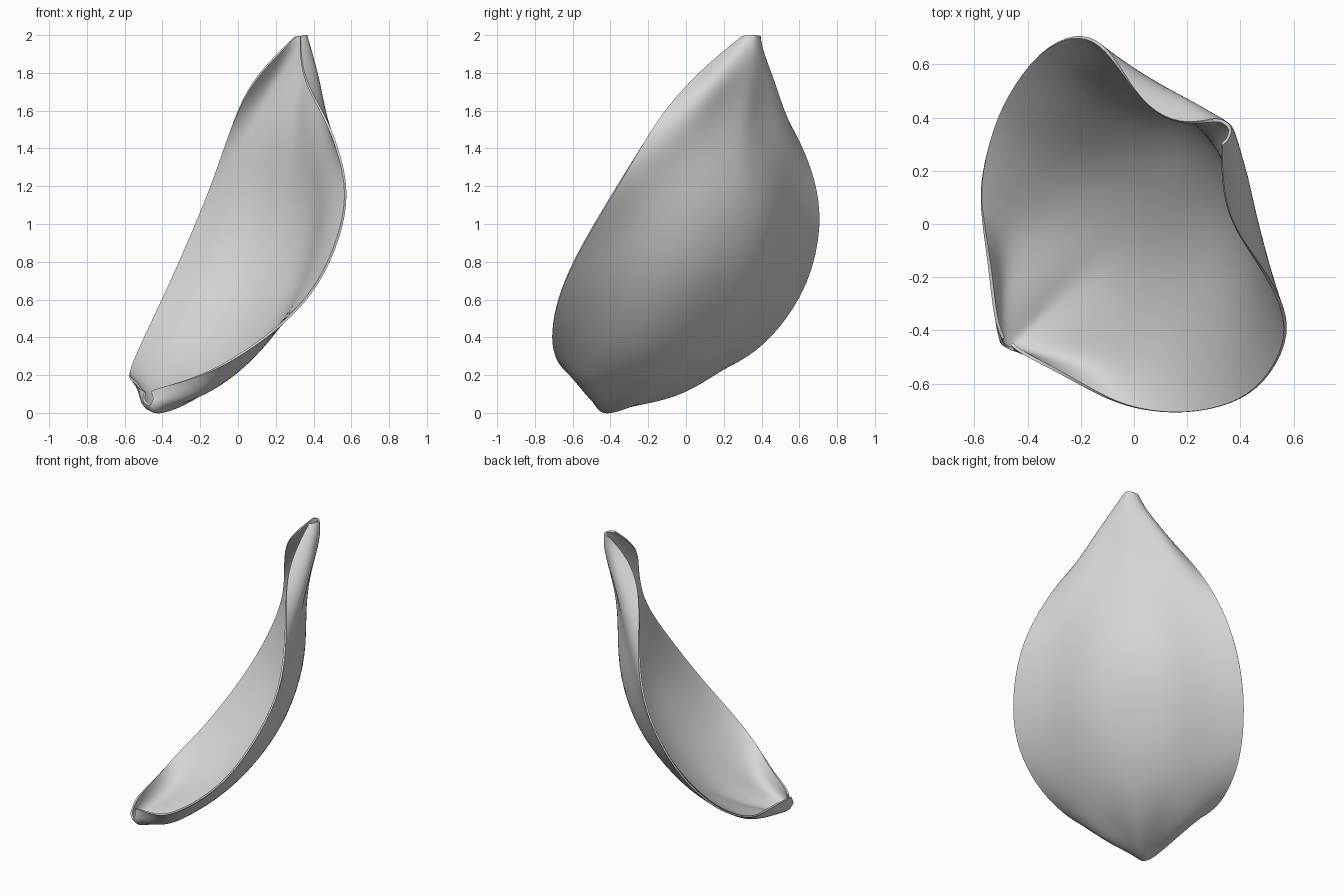
import bpy
import math
from mathutils import Vector

cube = bpy.data.objects.get("Cube")
if cube:
    bpy.data.objects.remove(cube, do_unlink=True)

# Stations from the claw at the base to the pinched tip:
# midrib (forward, height), left rim (x, y, z), right rim (x, y, z),
# bulge of each half, groove beside the midrib (negative flares the lip)
STATIONS = [
    ((-.66, .04), (-.49, -.43, .11), (-.46, -.45, .11), .02, 0),
    ((-.63, -.01), (-.52, -.37, .13), (-.43, -.48, .13), .04, 0),
    ((-.5, .01), (-.54, -.17, .16), (-.27, -.56, .17), .05, .02),
    ((-.32, .07), (-.57, .02, .18), (-.1, -.66, .24), .045, .02),
    ((-.12, .19), (-.58, .15, .21), (.03, -.7, .32), .05, 0),
    ((.08, .38), (-.54, .33, .3), (.19, -.715, .43), .05, -.01),
    ((.25, .62), (-.48, .48, .43), (.37, -.68, .6), .04, -.02),
    ((.36, .83), (-.36, .65, .68), (.49, -.6, .8), .03, -.02),
    ((.43, 1.1), (-.22, .72, 1), (.575, -.45, 1.06), .01, -.02),
    ((.425, 1.4), (-.12, .68, 1.25), (.57, -.32, 1.27), .01, -.005),
    ((.45, 1.62), (-.05, .58, 1.48), (.48, -.16, 1.54), .03, .015),
    ((.5, 1.82), (.05, .43, 1.72), (.36, 0, 1.73), .075, .015),
    ((.52, 1.93), (.18, .37, 1.87), (.33, .16, 1.88), .04, 0),
    ((.51, 2), (.3, .39, 1.99), (.33, .3, 1.99), .01, 0),
]
HALF = 8  # columns on each side of the midrib


def midrib_point(station):
    forward, height = station[0]
    side = forward / math.sqrt(2)
    return Vector((side, side, height))


def half_section(mid, rim, tangent, bulge, groove, sign):
    """Points from midrib to rim, bowed outward with a shallow groove."""
    chord = rim - mid
    outward = chord.cross(tangent).normalized() * sign
    points = []
    for i in range(1, HALF + 1):
        s = i / HALF
        bow = bulge * 4 * s * (1 - s) - groove * math.sin(2 * math.pi * s)
        points.append(mid + chord * s + outward * bow)
    return points


# Loft the petal through its cross-sections
mids = [midrib_point(station) for station in STATIONS]
last = len(mids) - 1
verts = []
for i, (_, left, right, bulge, groove) in enumerate(STATIONS):
    tangent = (mids[min(i + 1, last)] - mids[max(i - 1, 0)]).normalized()
    left_half = half_section(mids[i], Vector(left), tangent, bulge, groove, 1)
    right_half = half_section(mids[i], Vector(right), tangent, bulge, groove, -1)
    verts += left_half[::-1] + [mids[i]] + right_half

width = 2 * HALF + 1
faces = []
for row in range(last):
    for col in range(width - 1):
        a = row * width + col
        faces.append((a, a + 1, a + width + 1, a + width))

mesh = bpy.data.meshes.new("petal")
mesh.from_pydata(verts, [], faces)
mesh.update()
petal = bpy.data.objects.new("petal", mesh)
bpy.context.collection.objects.link(petal)

# Smooth the sheet, then give it a thin rim
smooth = petal.modifiers.new("smooth", "SUBSURF")
smooth.levels = smooth.render_levels = 2
smooth.boundary_smooth = "PRESERVE_CORNERS"
shell = petal.modifiers.new("thickness", "SOLIDIFY")
shell.thickness = .012
shell.offset = 0

# Plain matte material
grey = bpy.data.materials.new("light grey")
grey.use_nodes = True
colour = (.67, .67, .67, 1)
grey.diffuse_color = colour
shader = next(n for n in grey.node_tree.nodes if n.type == "BSDF_PRINCIPLED")
shader.inputs["Base Color"].default_value = colour
shader.inputs["Roughness"].default_value = .7
mesh.materials.append(grey)

# Bake the modifiers and shade smooth with a soft rim
bpy.ops.object.select_all(action="DESELECT")
petal.select_set(True)
bpy.context.view_layer.objects.active = petal
for name in ("smooth", "thickness"):
    bpy.ops.object.modifier_apply(modifier=name)
bpy.ops.object.shade_smooth_by_angle(angle=math.radians(50))
